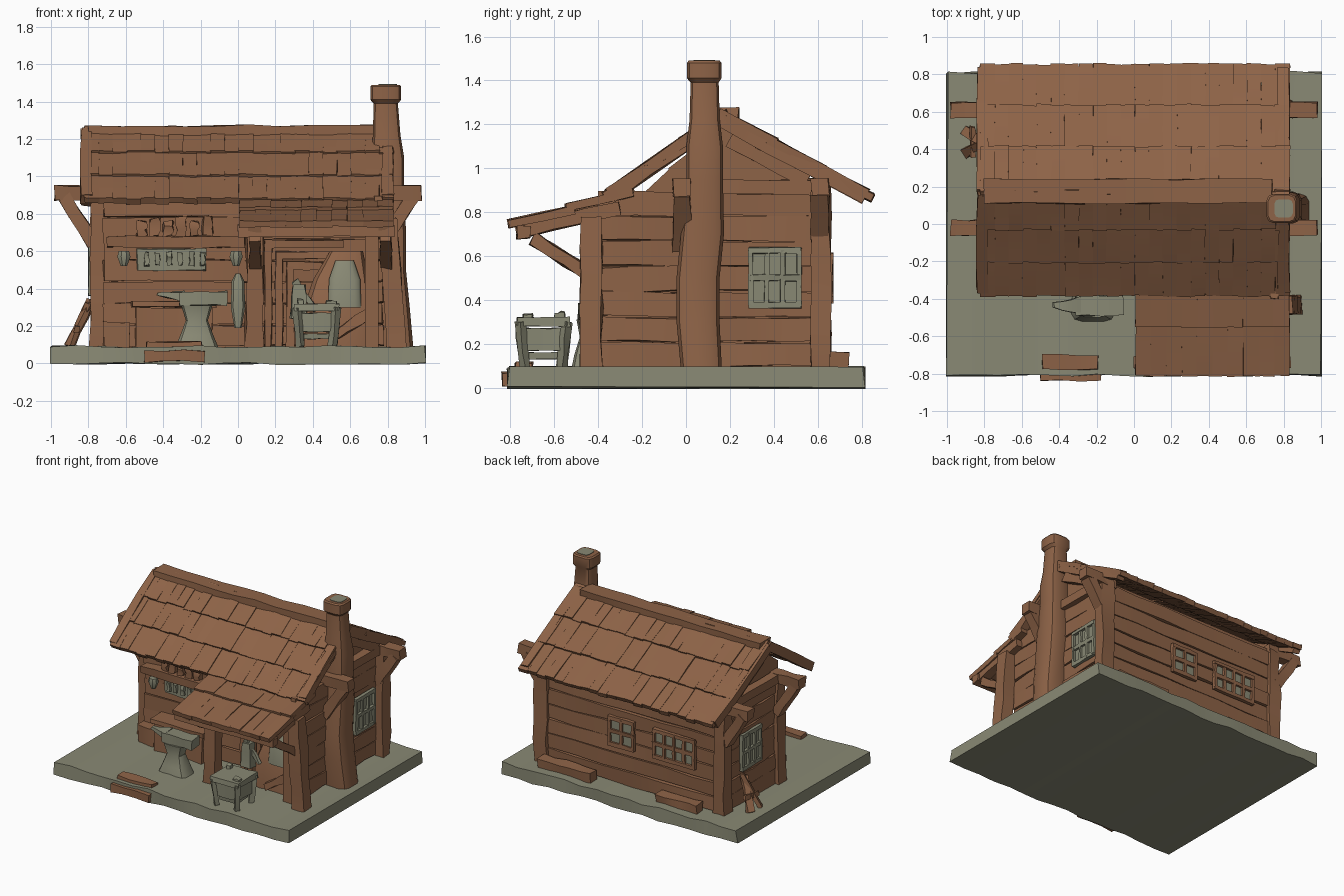
import bpy, bmesh, math, random
from mathutils import Matrix, Vector, Euler

random.seed(4)
old = bpy.data.objects.get("Cube")
if old:
    bpy.data.objects.remove(old)


def material(name, rgb):
    m = bpy.data.materials.new(name)
    m.use_nodes = True
    m.diffuse_color = (*rgb, 1)
    m.node_tree.nodes["Principled BSDF"].inputs["Base Color"].default_value = (*rgb, 1)
    return m


WOOD = material("warm brown", (0.27, 0.125, 0.063))
STONE = material("grey green", (0.25, 0.25, 0.175))


def finish(name, bm, mat):
    bmesh.ops.recalc_face_normals(bm, faces=bm.faces)
    me = bpy.data.meshes.new(name)
    bm.to_mesh(me)
    bm.free()
    me.materials.append(mat)
    me.shade_smooth()
    me.set_sharp_from_angle(angle=math.radians(35))
    ob = bpy.data.objects.new(name, me)
    bpy.context.collection.objects.link(ob)


def box(c, s, rx=0, rz=0):
    return Matrix.LocRotScale(Vector(c), Euler((rx, 0, rz)), Vector(s))


def span(x0, x1, y0, y1, z0, z1):
    return box(((x0 + x1) / 2, (y0 + y1) / 2, (z0 + z1) / 2), (x1 - x0, y1 - y0, z1 - z0))


def beam(p, q, w, d):
    p, q = Vector(p), Vector(q)
    rot = (q - p).to_track_quat("Z", "Y")
    return Matrix.LocRotScale((p + q) / 2, rot, Vector((w, d, (q - p).length)))


def skin(bm, loops):
    """Joins matching vertex loops into a closed tube."""
    n = len(loops[0])
    for a, b in zip(loops, loops[1:]):
        for i in range(n):
            j = (i + 1) % n
            bm.faces.new((a[i], a[j], b[j], b[i]))
    bm.faces.new(loops[0])
    bm.faces.new(loops[-1])


def part(name, mat, boxes, rough=0.006, cuts=2, taper=1.0):
    """One object of hewn boxes, cut along their length; taper narrows the top."""
    bm = bmesh.new()
    for m in boxes:
        size = m.to_scale()
        axis = max(range(3), key=lambda i: size[i])
        loops = []
        for k in range(cuts + 2):
            loop = []
            for u, v in ((-.5, -.5), (.5, -.5), (.5, .5), (-.5, .5)):
                co = Vector((0, 0, 0))
                co[axis] = k / (cuts + 1) - .5
                co[(axis + 1) % 3], co[(axis + 2) % 3] = u, v
                f = 1 + (taper - 1) * (co.z + .5)
                co = m @ Vector((co.x * f, co.y * f, co.z))
                co += Vector([random.uniform(-rough, rough) for _ in range(3)])
                loop.append(bm.verts.new(co))
            loops.append(loop)
        skin(bm, loops)
    finish(name, bm, mat)


def extrude_x(name, mat, profile, x0, x1):
    bm = bmesh.new()
    skin(bm, [[bm.verts.new((x, y, z)) for y, z in profile] for x in (x0, x1)])
    finish(name, bm, mat)


def tower(name, mat, rings, sides=12, power=0.5):
    """Stacked rounded-square rings: z, centre x, centre y, half x, half y."""
    bm = bmesh.new()
    loops = []
    for z, cx, cy, hx, hy in rings:
        loop = []
        for i in range(sides):
            a = math.tau * (i + 0.5) / sides
            c, s = math.cos(a), math.sin(a)
            loop.append(bm.verts.new((cx + hx * math.copysign(abs(c) ** power, c),
                                      cy + hy * math.copysign(abs(s) ** power, s), z)))
        loops.append(loop)
    skin(bm, loops)
    finish(name, bm, mat)


def planked_slope(name, x0, x1, top, bottom, rows, count):
    """Overlapping rows of planks down a slope; top and bottom are (y, z)."""
    (y0, z0), (y1, z1) = top, bottom
    side = 1 if y1 < y0 else -1
    angle = side * math.atan2(z0 - z1, abs(y1 - y0))
    length = math.hypot(y1 - y0, z1 - z0) / rows
    w = (x1 - x0) / count
    boxes = []
    for r in range(rows):
        t = (r + 0.5) / rows
        for i in range(count):
            boxes.append(box((x0 + (i + 0.5) * w, y0 + (y1 - y0) * t,
                              z0 + (z1 - z0) * t - 0.022 + random.uniform(-.004, .004)),
                             (w * 1.04, length * 1.1 + random.uniform(0, .02), 0.035),
                             rx=angle - 0.05 * side, rz=random.uniform(-.02, .02)))
    part(name, WOOD, boxes, rough=0.003, cuts=1)


# Stone slab and entry steps
part("stone_slab", STONE, [span(-1, 1, -.81, .81, 0, .092)], rough=.008, cuts=14)
part("entry_steps", WOOD, [span(-.5, -.18, -.84, -.76, .01, .07),
                           span(-.49, -.19, -.78, -.7, .04, .115)])

# House body and forge side wall
extrude_x("house_body", WOOD, [(-.08, .08), (.6, .08), (.62, .92), (.17, 1.19), (-.08, 1.0)], -.73, .75)
extrude_x("forge_side_wall", WOOD, [(-.42, .08), (-.05, .08), (-.05, 1.02), (-.2, .88), (-.42, .8)], .68, .75)

# Horizontal wall logs
logs = []
for i in range(7):
    z = .15 + i * .115
    logs += [span(.73, .775, -.4, .62, z - .054, z + .054),
             span(-.765, -.72, -.07, .62, z - .054, z + .054),
             span(-.74, .76, .59, .635, z - .054, z + .054),
             span(-.72, .72, -.115, -.07, z - .054, z + .054)]
part("wall_logs", WOOD, logs, rough=.007, cuts=5)

# Main roof, ridge cap, rake boards
planked_slope("roof_front", -.82, .83, (.17, 1.27), (-.36, .895), 3, 22)
planked_slope("roof_back", -.82, .83, (.17, 1.27), (.83, .89), 3, 22)
part("ridge_cap", WOOD, [span(-.8, .74, .11, .24, 1.215, 1.272)], cuts=8)
rakes = []
for x in (-.81, .8):
    rakes += [beam((x, .17, 1.235), (x, -.35, .875), .06, .07),
              beam((x, .17, 1.22), (x, .82, .87), .06, .07)]
part("rake_boards", WOOD, rakes)

# Gable framing
gable = []
for x in (-.77, .78):
    gable += [span(x - .03, x + .03, -.05, .6, .88, .95),
              beam((x, .2, 1.13), (x, .55, .94), .06, .06)]
part("gable_ties", WOOD, gable)

# Projecting side beams with braces
stubs, braces = [], []
for s in (-1, 1):
    for y in (-.02, .61):
        stubs.append(box((s * .84, y, .912), (.28, .08, .075)))
        braces.append(beam((s * .77, y, .64), (s * .93, y, .89), .08, .07))
part("beam_ends", WOOD, stubs)
part("beam_braces", WOOD, braces)

# Corner and porch posts
part("corner_posts", WOOD, [span(-.79, -.69, -.09, .01, .08, .9), span(-.79, -.69, .56, .66, .08, .9),
                            span(.73, .84, .57, .66, .08, .95)], rough=.009, cuts=4, taper=.9)
part("porch_posts", WOOD, [span(.04, .14, -.48, -.38, .08, .76),
                           beam((.85, -.43, .08), (.8, -.43, .78), .1, .1)], rough=.009, cuts=4, taper=.9)

# Porch roof and its frame
planked_slope("porch_roof", .01, .83, (-.26, .91), (-.79, .765), 2, 10)
frame = [span(.0, .84, -.77, -.71, .68, .74)]
for x in (.09, .79):
    frame += [beam((x, -.77, .71), (x, -.3, .82), .07, .06),
              beam((x, -.46, .53), (x, -.7, .68), .06, .06)]
part("porch_frame", WOOD, frame)

# Chimney with capped top
tower("chimney", WOOD, [(.08, .82, .07, .12, .095), (.3, .81, .055, .11, .1), (.5, .8, .055, .1, .1),
                        (.7, .8, .075, .1, .1), (.95, .8, .085, .09, .085), (1.1, .8, .085, .09, .085),
                        (1.22, .795, .085, .075, .07), (1.39, .79, .085, .066, .065),
                        (1.41, .79, .083, .084, .08), (1.48, .79, .083, .084, .08), (1.49, .79, .083, .075, .072)])
tower("chimney_flue", STONE, [(1.485, .8, .083, .05, .05), (1.494, .8, .083, .05, .05)])


def window(name, face, c, w, h, frame_mat, columns):
    """Pane plate with frame and bars; face is the turn about z from the front."""
    turn = Matrix.Translation(c) @ Matrix.Rotation(face, 4, "Z")
    part(name + "_pane", STONE, [turn @ span(-w / 2, w / 2, -.008, 0, -h / 2, h / 2)], rough=0, cuts=0)
    bars = [span(-w / 2 - .01, w / 2 + .01, -.025, 0, s * h / 2 - .014, s * h / 2 + .014) for s in (-1, 0, 1)]
    for i in range(columns + 1):
        x = -w / 2 + w * i / columns
        bars.append(span(x - .011, x + .011, -.025, 0, -h / 2, h / 2))
    part(name + "_frame", frame_mat, [turn @ b for b in bars], rough=.003)


# Side and back windows
Q = math.pi / 2
window("left_window", Q, (.785, .405, .5), .22, .25, STONE, 3)
window("right_window", -Q, (-.775, .33, .5), .22, .25, STONE, 3)
window("back_wide_window", 2 * Q, (-.36, .645, .5), .34, .2, WOOD, 4)
window("back_small_window", 2 * Q, (.09, .645, .5), .2, .2, WOOD, 2)

# Workshop wall: lintel, shelf, bench, tool board and lamps
part("workshop_lintel", WOOD, [span(-.7, .04, -.19, -.1, .62, .68)], cuts=5)
part("shelf_goods", WOOD, [span(-.54 + i * .07, -.49 + i * .07, -.17, -.1, .68, .76 + .02 * (i % 2))
                           for i in range(6)], rough=.01)
part("work_bench", WOOD, [span(-.55, -.14, -.24, -.1, .08, .3), span(-.57, -.12, -.26, -.1, .3, .335),
                          span(-.72, -.58, -.2, -.1, .08, .22)])
part("tool_board", STONE, [span(-.54, -.17, -.135, -.115, .5, .61)], cuts=4)
part("hung_tools", STONE, [span(-.5 + i * .06, -.475 + i * .06, -.155, -.13, .525, .595) for i in range(6)])
for side, x in (("left", -.01), ("right", -.61)):
    tower(side + "_lamp", STONE, [(.52, x, -.16, .018, .018), (.57, x, -.16, .038, .038),
                                  (.6, x, -.16, .03, .03)], sides=8, power=1)

# Forge bay: doorway frames, hearth, bellows and hung shield
part("doorway", WOOD, [span(.14 + d, .56, -.18 + d / 4, -.1, .62 - d, .66 - d) for d in (0, .06, .12)]
     + [span(.14 + d, .18 + d, -.18 + d / 4, -.1, .08, .64 - d) for d in (0, .06, .12)])
tower("hearth", WOOD, [(.08, .52, -.2, .2, .14), (.28, .53, -.2, .19, .13), (.45, .55, -.18, .15, .1),
                       (.6, .58, -.16, .09, .07)])
tower("hearth_mouth", STONE, [(.3, .57, -.31, .09, .03), (.45, .57, -.29, .085, .04),
                              (.55, .57, -.26, .05, .03)], sides=16, power=.8)
part("hearth_prop", WOOD, [beam((.5, -.36, .14), (.72, -.36, .28), .06, .05)])
part("bellows", STONE, [span(.28, .37, -.38, -.3, .24, .42), beam((.3, -.34, .44), (.42, -.34, .28), .03, .04)],
     taper=.7)
tower("hung_shield", STONE, [(.19, 0, -.3, .02, .02), (.3, 0, -.3, .04, .03), (.44, 0, -.3, .035, .03),
                             (.48, 0, -.3, .015, .02)], sides=10, power=.8)

# Anvil on its flared stand
tower("anvil_stand", STONE, [(.08, -.22, -.44, .12, .085), (.15, -.22, -.44, .09, .07),
                             (.23, -.22, -.44, .06, .045), (.31, -.22, -.44, .085, .06)])
part("anvil_top", STONE, [span(-.31, -.06, -.49, -.38, .31, .385)], cuts=3)
part("anvil_horn", STONE, [beam((-.29, -.435, .355), (-.43, -.435, .37), .09, .06)], taper=.25)

# Slack tub on splayed legs
tub = [span(.3, .54, -.77, -.53, .28, .32), span(.35, .49, -.72, -.58, .13, .16)]
for sx in (-1, 1):
    for sy in (-1, 1):
        tub.append(beam((.42 + sx * .085, -.65 + sy * .085, .09), (.42 + sx * .105, -.65 + sy * .105, .3), .035, .035))
    tub.append(box((.42 + sx * .09, -.65, .22), (.02, .18, .1)))
    tub.append(box((.42, -.65 + sx * .09, .22), (.16, .02, .1)))
part("slack_tub", STONE, tub, rough=.004)
part("tub_tools", STONE, [span(.32, .35, -.6, -.55, .31, .345), span(.47, .53, -.74, -.7, .31, .335)])

# Leaning boards on the right side and stray logs behind
part("leaning_boards", WOOD, [beam((-.9, .38, .09), (-.79, .44, .34), .045, .03),
                              beam((-.9, .5, .09), (-.79, .42, .32), .045, .03),
                              beam((-.86, .36, .18), (-.86, .52, .2), .03, .03)])
part("stray_logs", WOOD, [span(-.6, -.25, .65, .73, .085, .15), span(.3, .75, .65, .74, .085, .16)], cuts=4)
